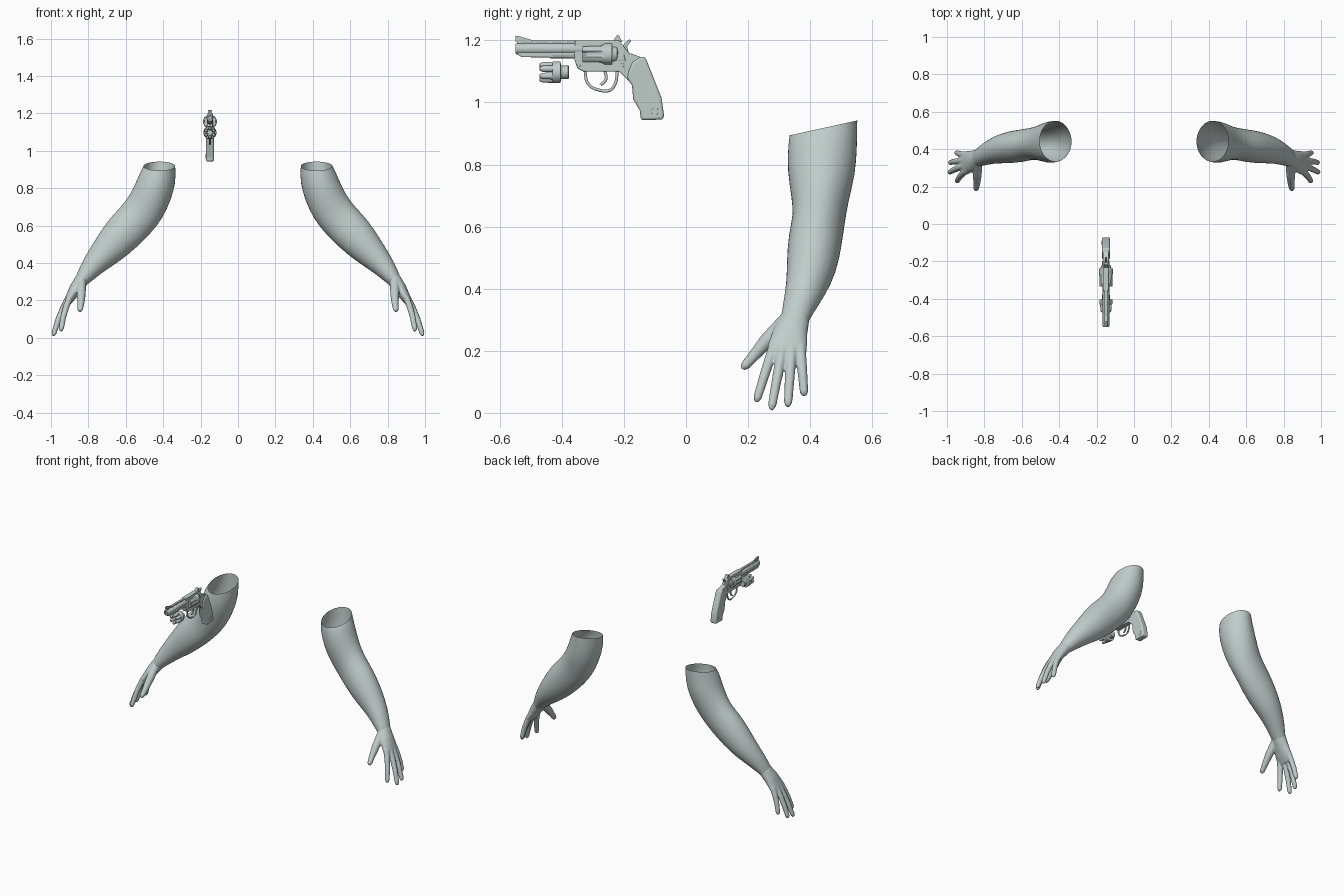
import bpy, bmesh
from math import cos, sin, pi
from mathutils import Vector

if "Cube" in bpy.data.objects:
    bpy.data.objects.remove(bpy.data.objects["Cube"])

GUN_X = -0.15
grey = bpy.data.materials.new("pale_grey_green")
grey.use_nodes = True
grey.diffuse_color = (0.53, 0.61, 0.59, 1)
grey.node_tree.nodes["Principled BSDF"].inputs["Base Color"].default_value = grey.diffuse_color


def finish(name, bm, smooth=True):
    bmesh.ops.remove_doubles(bm, verts=bm.verts, dist=1e-5)
    bmesh.ops.recalc_face_normals(bm, faces=bm.faces)
    mesh = bpy.data.meshes.new(name)
    bm.to_mesh(mesh)
    bm.free()
    mesh.materials.append(grey)
    obj = bpy.data.objects.new(name, mesh)
    bpy.context.collection.objects.link(obj)
    if smooth:
        bpy.ops.object.select_all(action='DESELECT')
        obj.select_set(True)
        bpy.context.view_layer.objects.active = obj
        bpy.ops.object.shade_smooth_by_angle(angle=0.7)
    return obj


def bridge(bm, rings):
    n = len(rings[0])
    for a, b in zip(rings, rings[1:]):
        for i in range(n):
            j = (i + 1) % n
            bm.faces.new((a[i], a[j], b[j], b[i]))


def loft(bm, sections, cap, rim=False, n=24):
    """Elliptical sections (x, y, z, half width, half depth) along a path."""
    pts = [Vector(s[:3]) for s in sections]
    rings = []
    for k, (x, y, z, w, d) in enumerate(sections):
        t = (pts[min(k + 1, len(pts) - 1)] - pts[max(k - 1, 0)]).normalized()
        v = Vector((0, 1, 0))
        v = (v - t * v.dot(t)).normalized()
        u = v.cross(t)
        if rim and k == 0:
            u, v = Vector((-1, 0, 0)) * (1 if u.x < 0 else -1), Vector((0, 1, 0.22))
        rings.append([bm.verts.new(pts[k] + u * w * cos(2 * pi * i / n) + v * d * sin(2 * pi * i / n))
                      for i in range(n)])
    bridge(bm, rings)
    if cap:
        bm.faces.new(rings[0])
        bm.faces.new(rings[-1])


def lathe(name, profile, z, x=GUN_X, flutes=0, n=32):
    """Turned part along y from (y, radius) points."""
    bm = bmesh.new()
    rings = []
    for k, (y, r) in enumerate(profile):
        ring = []
        for i in range(n):
            a = 2 * pi * i / n
            rr = r * 0.84 if flutes and k in (1, 2) and cos(flutes * a) > 0.3 else r
            ring.append(bm.verts.new((x + rr * cos(a), y, z + rr * sin(a))))
        rings.append(ring)
    bridge(bm, rings)
    return finish(name, bm)


def plate(name, outline, half, bevel=0.003, x=GUN_X):
    """Side outline of (y, z) points given thickness across x."""
    bm = bmesh.new()
    face = bm.faces.new([bm.verts.new((x - half, y, z)) for y, z in outline])
    out = bmesh.ops.extrude_face_region(bm, geom=[face])
    bmesh.ops.translate(bm, vec=(2 * half, 0, 0),
                        verts=[g for g in out["geom"] if isinstance(g, bmesh.types.BMVert)])
    obj = finish(name, bm)
    if bevel:
        mod = obj.modifiers.new("rounding", 'BEVEL')
        mod.width, mod.segments = bevel, 3
    return obj


def box(name, y0, y1, z0, z1, half, bevel=0.0):
    return plate(name, [(y0, z0), (y1, z0), (y1, z1), (y0, z1)], half, bevel)


def rod(name, path, radius):
    """Bent round bar through (y, z) points."""
    curve = bpy.data.curves.new(name, 'CURVE')
    curve.dimensions = '3D'
    curve.bevel_depth, curve.bevel_resolution = radius, 3
    curve.use_fill_caps = True
    spline = curve.splines.new('BEZIER')
    spline.bezier_points.add(len(path) - 1)
    for p, (y, z) in zip(spline.bezier_points, path):
        p.co = (GUN_X, y, z)
        p.handle_left_type = p.handle_right_type = 'AUTO'
    curve.materials.append(grey)
    bpy.context.collection.objects.link(bpy.data.objects.new(name, curve))


def mirror(obj):
    obj.modifiers.new("other_side", 'MIRROR').use_mirror_merge = False


# Arms: open sleeves of skin from the upper arm to the wrist
bm = bmesh.new()
loft(bm, [
    (.42, .443, .918, .085, .11), (.428, .44, .858, .101, .112),
    (.455, .436, .775, .105, .111), (.497, .432, .69, .109, .092),
    (.55, .429, .625, .107, .084), (.615, .416, .56, .107, .088),
    (.69, .406, .475, .09, .083), (.765, .387, .4, .066, .065),
    (.82, .358, .33, .046, .05), (.855, .344, .28, .028, .04)], cap=False, rim=True)
arms = finish("arms", bm)
arms.modifiers.new("skin", 'SUBSURF').levels = 1
arms.modifiers["skin"].render_levels = 1
mirror(arms)

# Hands: palm, thumb and fingers fused into one skin
bm = bmesh.new()
loft(bm, [(.805, .363, .35, .036, .04), (.838, .352, .305, .038, .046),
          (.868, .337, .262, .034, .055), (.9, .326, .21, .025, .064),
          (.918, .325, .178, .016, .058)], cap=True)
loft(bm, [(.838, .325, .3, .026, .026), (.838, .262, .235, .024, .024),
          (.84, .215, .18, .018, .018), (.844, .19, .152, .015, .015),
          (.845, .181, .142, .008, .008)], cap=True)
fingers = [((.9, .284, .215), (.947, .226, .035)), ((.908, .312, .21), (.988, .275, .01)),
           ((.908, .341, .21), (.986, .328, .02)), ((.9, .368, .215), (.95, .381, .055))]
for base, tip in fingers:
    base, tip = Vector(base), Vector(tip)
    bend = Vector((.006, 0, .004))
    stations = [(0, .018), (.3, .0165), (.6, .0155), (.93, .0135), (1, .007)]
    loft(bm, [(*(base.lerp(tip, f) + bend * sin(pi * f)), r, r) for f, r in stations], cap=True)
hands = finish("hands", bm)
fuse = hands.modifiers.new("fuse", 'REMESH')
fuse.mode, fuse.voxel_size, fuse.use_smooth_shade = 'VOXEL', 0.004, True
soften = hands.modifiers.new("soften", 'SMOOTH')
soften.factor, soften.iterations = 0.5, 5
mirror(hands)

# Barrel with bore, lug, ventilated rib and sights
lathe("barrel", [(-.33, .018), (-.545, .018), (-.55, .015), (-.55, .009), (-.5, .009), (-.5, 0)], 1.173)
plate("barrel_lug", [(-.546, 1.17), (-.545, 1.157), (-.53, 1.146), (-.335, 1.144), (-.335, 1.17)], .013)
box("rib_strip", -.545, -.335, 1.194, 1.2, .007)
for i in range(5):
    y = -.545 + i * .047
    box("rib_post", y, y + .022, 1.18, 1.196, .006)
plate("front_sight", [(-.55, 1.196), (-.55, 1.214), (-.54, 1.214), (-.485, 1.198)], .004, 0)
plate("rear_sight", [(-.235, 1.198), (-.222, 1.217), (-.216, 1.216), (-.205, 1.195)], .01, 0)
lathe("ejector_rod", [(-.44, 0), (-.44, .013), (-.425, .015), (-.335, .015), (-.335, 0)], 1.156)

# Frame, cylinder and action
plate("frame", [(-.357, 1.2), (-.215, 1.2), (-.185, 1.16), (-.135, 1.143), (-.15, 1.06),
                (-.185, 1.07), (-.215, 1.1), (-.33, 1.1), (-.35, 1.11), (-.36, 1.14)], .016)
lathe("cylinder", [(-.334, 0), (-.334, .035), (-.275, .037), (-.262, .037), (-.238, .037), (-.238, 0)],
      1.156, flutes=6, n=48)
lathe("recoil_shield", [(-.236, 0), (-.236, .029), (-.222, .026), (-.215, 0)], 1.156)
plate("hammer", [(-.215, 1.16), (-.203, 1.185), (-.182, 1.204), (-.177, 1.198),
                 (-.19, 1.18), (-.183, 1.155)], .006, .001)
plate("cylinder_latch", [(-.225, 1.135), (-.195, 1.135), (-.2, 1.155), (-.222, 1.155)], .02, .002)
rod("trigger_guard", [(-.326, 1.105), (-.315, 1.06), (-.28, 1.04), (-.245, 1.04),
                      (-.227, 1.063), (-.222, 1.1)], .005)
rod("trigger", [(-.262, 1.105), (-.258, 1.075), (-.275, 1.056)], .005)

# Grip with side studs
plate("grip", [(-.174, 1.13), (-.15, 1.146), (-.132, 1.147), (-.12, 1.119), (-.1, 1.068), (-.079, 1.015),
               (-.071, .96), (-.073, .945), (-.145, .943), (-.149, .974), (-.17, 1.01),
               (-.174, 1.055), (-.19, 1.078), (-.186, 1.1)], .021, .008)


def stud(name, y, z, r, half):
    ring = [(y + r * cos(i * pi / 10), z + r * sin(i * pi / 10)) for i in range(20)]
    plate(name, ring, half, .001)


stud("grip_stud", -.1, .971, .012, .0225)
stud("frame_screw", -.205, 1.12, .006, .0175)
stud("crane_screw", -.345, 1.12, .006, .0175)

# Speed loader holding six cartridges
lathe("loader_body", [(-.43, 0), (-.43, .033), (-.427, .035), (-.405, .035), (-.402, .022),
                      (-.38, .022), (-.377, .019), (-.377, 0)], 1.097)
for i in range(6):
    a = i * pi / 3 + pi / 6
    lathe("cartridge", [(-.472, 0), (-.471, .006), (-.462, .01), (-.428, .011), (-.428, 0)],
          1.097 + .023 * sin(a), GUN_X + .023 * cos(a), n=16)
